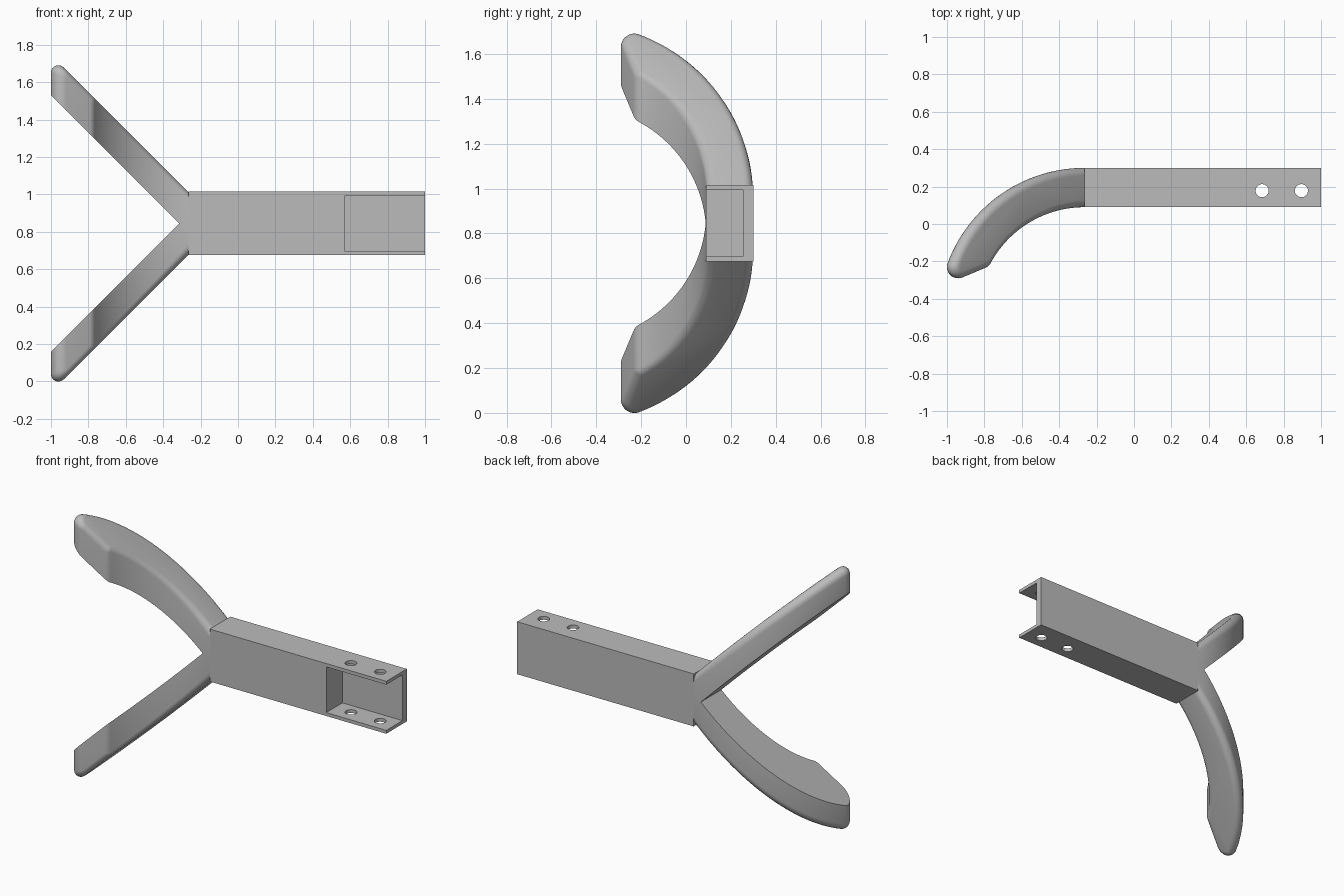
import bpy, bmesh, math
from mathutils import Vector

if "Cube" in bpy.data.objects:
    bpy.data.objects.remove(bpy.data.objects["Cube"])

grey = bpy.data.materials.new("plain grey")
grey.diffuse_color = (0.5, 0.5, 0.5, 1)
grey.use_nodes = True
grey.node_tree.nodes["Principled BSDF"].inputs["Base Color"].default_value = grey.diffuse_color

MID = 0.845                      # height of the mirror plane
CX, CY = -0.265, -0.48           # centre of the arm's plan arcs
R_OUT, R_IN = 0.78, 0.57
TOP, BOTTOM = 0.747, 0.53        # sloped faces: z = constant - x
FILLET = 0.04


def finish(name, bm):
    bmesh.ops.recalc_face_normals(bm, faces=bm.faces)
    mesh = bpy.data.meshes.new(name)
    bm.to_mesh(mesh)
    bm.free()
    mesh.materials.append(grey)
    ob = bpy.data.objects.new(name, mesh)
    bpy.context.collection.objects.link(ob)
    return ob


def box(name, lo, hi):
    bm = bmesh.new()
    bmesh.ops.create_cube(bm, size=1)
    for v in bm.verts:
        v.co = [l + (c + 0.5) * (h - l) for c, l, h in zip(v.co, lo, hi)]
    return finish(name, bm)


def smooth(ob, degrees):
    bpy.ops.object.select_all(action='DESELECT')
    ob.select_set(True)
    bpy.context.view_layer.objects.active = ob
    bpy.ops.object.shade_smooth_by_angle(angle=math.radians(degrees))


def arc(cx, cy, r, a0, a1, n, sign=1):
    """Plan points with their outward wall normals."""
    out = []
    for i in range(n + 1):
        a = math.radians(a0 + (a1 - a0) * i / n)
        d = Vector((math.cos(a), math.sin(a), 0))
        out.append((Vector((cx, cy, 0)) + d * r, d * sign))
    return out


def polar(r, a):
    return CX + r * math.cos(math.radians(a)), CY + r * math.sin(math.radians(a))


def arm(name, mirrored):
    # plan outline: outer arc, rounded tip, rounded inner corner, inner arc
    outline = arc(CX, CY, R_OUT, 90, 159.7, 28)
    outline += arc(*polar(R_OUT - 0.06, 159.7), 0.06, 159.7, 292.3, 14)[1:]
    outline += arc(*polar(R_IN + 0.05, 151.8), 0.05, 292.3, 331.8, 6)
    outline += arc(CX, CY, R_IN, 151.8, 90, 28, -1)[1:]
    up = Vector((1, 0, 1)).normalized()
    bm = bmesh.new()
    columns = []
    for p, n in outline:
        # straight wall, then a rolling-ball fillet onto the sloped face
        pts = [Vector((p.x, p.y, BOTTOM - p.x))]
        c = p - n * FILLET
        c.z = TOP - c.x - FILLET * math.sqrt(2)
        pts += [c + n.slerp(up, i / 6) * FILLET for i in range(7)]
        if mirrored:
            for q in pts:
                q.z = 2 * MID - q.z
        columns.append([bm.verts.new(q) for q in pts])
    for a, b in zip(columns, columns[1:] + columns[:1]):
        for i in range(7):
            bm.faces.new((a[i], b[i], b[i + 1], a[i + 1]))
    bm.faces.new([c[0] for c in columns])
    bm.faces.new([c[-1] for c in columns])
    smooth(finish(name, bm), 30)


arm("upper_arm", False)
arm("lower_arm", True)

# Straight bar with an open pocket and two vertical pin holes
bar = box("bar", (CX, 0.09, MID - 0.17), (1, 0.30, MID + 0.17))
cutters = [box("pocket_cutter", (0.57, 0.0, MID - 0.148), (1.1, 0.255, MID + 0.148))]
for x in (0.685, 0.895):
    bm = bmesh.new()
    bmesh.ops.create_cone(bm, cap_ends=True, segments=32, radius1=0.035,
                          radius2=0.035, depth=1)
    bmesh.ops.translate(bm, verts=bm.verts, vec=(x, 0.178, MID))
    cutters.append(finish("pin_hole_cutter", bm))
for cutter in cutters:
    mod = bar.modifiers.new("cut", 'BOOLEAN')
    mod.operation, mod.solver, mod.object = 'DIFFERENCE', 'EXACT', cutter
    bpy.context.view_layer.objects.active = bar
    bpy.ops.object.modifier_apply(modifier=mod.name)
    bpy.data.objects.remove(cutter)
smooth(bar, 30)
